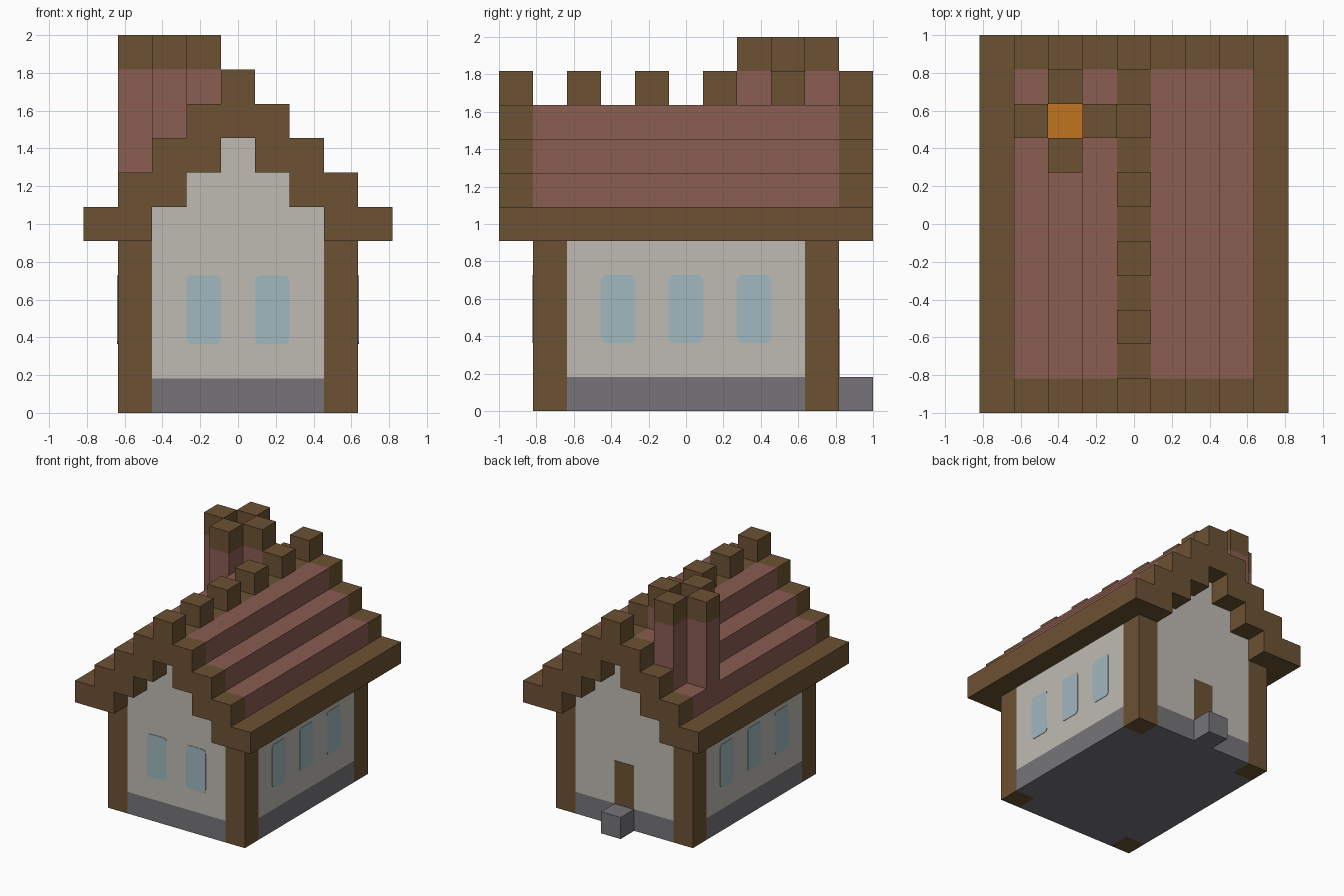
import bpy, bmesh, math

cube = bpy.data.objects.get("Cube")
if cube:
    bpy.data.objects.remove(cube, do_unlink=True)

U = 2 / 11  # one building block


def material(name, *rgb):
    """Flat material from 0-255 display values."""
    lin = [((c / 255 + 0.055) / 1.055) ** 2.4 for c in rgb] + [1]
    m = bpy.data.materials.new(name)
    m.use_nodes = True
    m.diffuse_color = lin
    bsdf = m.node_tree.nodes["Principled BSDF"]
    bsdf.inputs["Base Color"].default_value = lin
    bsdf.inputs["Roughness"].default_value = 0.9
    return m


timber = material("timber brown", 108, 82, 51)
tile = material("roof red", 138, 93, 81)
plaster = material("plaster white", 191, 187, 179)
stone = material("stone grey", 118, 116, 120)
glass = material("window blue", 161, 184, 191)
ember = material("fire orange", 196, 117, 34)


def prism(name, outline, axis, lo, hi, mat):
    """Extrude a 2D outline, in block units, along an axis."""
    place = {"x": lambda p, q, h: (h, p, q),
             "y": lambda p, q, h: (p, h, q),
             "z": lambda p, q, h: (p, q, h)}[axis]
    bm = bmesh.new()
    ends = [[bm.verts.new(place(p * U, q * U, h * U)) for p, q in outline]
            for h in (lo, hi)]
    for ring in ends:
        bm.faces.new(ring)
    n = len(outline)
    for i in range(n):
        j = (i + 1) % n
        bm.faces.new((ends[0][i], ends[0][j], ends[1][j], ends[1][i]))
    bmesh.ops.recalc_face_normals(bm, faces=bm.faces)
    mesh = bpy.data.meshes.new(name)
    bm.to_mesh(mesh)
    bm.free()
    mesh.materials.append(mat)
    ob = bpy.data.objects.new(name, mesh)
    bpy.context.scene.collection.objects.link(ob)
    return ob


def box(name, x, y, z, mat):
    """Box given by its (low, high) ranges in block units."""
    rect = [(x[0], y[0]), (x[1], y[0]), (x[1], y[1]), (x[0], y[1])]
    return prism(name, rect, "z", *z, mat)


def block(c):
    """Range of one block centred on c."""
    return (c - 0.5, c + 0.5)


def mirrored(half):
    return half + [(-p, q) for p, q in reversed(half)]


def stairs(x, z, count):
    """Descending outer steps, starting at the top inner corner."""
    pts = []
    for i in range(count):
        pts += [(x + i, z - i), (x + i, z - i - 1)]
    return pts


def rounded(cx, cz, w, h, r):
    pts = []
    for k, (sx, sz) in enumerate(((1, 1), (-1, 1), (-1, -1), (1, -1))):
        for s in range(5):
            a = math.pi / 2 * (k + s / 4)
            pts.append((cx + sx * (w / 2 - r) + r * math.cos(a),
                        cz + sz * (h / 2 - r) + r * math.sin(a)))
    return pts


# Foundation and walls, notched at the corners for the posts
right = [(2.5, -4.5), (2.5, -3.5), (3.5, -3.5), (3.5, 3.5), (2.5, 3.5), (2.5, 4.5)]
plan = mirrored(right)
prism("foundation", plan, "z", 0, 1, stone)
prism("walls", plan, "z", 1, 5, plaster)
prism("gable_wall", mirrored(stairs(0.5, 8, 3)), "y", -4.5, 4.5, plaster)

for sx in (-1, 1):
    for sy in (-1, 1):
        box("corner_post", block(3 * sx), block(4 * sy), (0, 5), timber)

# Windows as thin plates on the front and both sides
T = 0.02
for x in (-1, 1):
    prism("front_window", rounded(x, 3, 1, 2, 0.15), "y", -4.5 - T, -4.5, glass)
for y in (-2, 0, 2):
    pane = rounded(y, 3, 1, 2, 0.15)
    prism("right_window", pane, "x", -3.5 - T, -3.5, glass)
    prism("left_window", pane, "x", 3.5, 3.5 + T, glass)

# Back door and doorstep
box("door", block(0), (4.5, 4.5 + T), (1, 3), timber)
box("doorstep", block(0), block(5), (0, 1), stone)

# Stepped timber frames at both gable ends
inner = list(reversed(stairs(0.5, 8, 3)))
frame = mirrored(stairs(0.5, 10, 5) + inner)
prism("front_gable_frame", frame, "y", -5.5, -4.5, timber)
prism("back_gable_frame", frame, "y", 4.5, 5.5, timber)

# Roof slopes, eaves and ridge
for s, side in ((1, "left"), (-1, "right")):
    slope = [(0.5, 9)] + stairs(1.5, 9, 3) + [(1.5, 6), (1.5, 7), (0.5, 7)]
    prism(side + "_roof_slope", [(s * p, q) for p, q in slope], "y", -4.5, 4.5, tile)
    box(side + "_eave", sorted((2.5 * s, 4.5 * s)), (-4.5, 4.5), (5, 6), timber)
box("ridge_beam", block(0), (-4.5, 4.5), (8, 9), timber)
for y in (-3, -1, 1, 3):
    box("ridge_block", block(0), block(y), (9, 10), timber)

# Chimney: four columns around a fire
for x, y, base in ((-3, 3, 7), (-1, 3, 9), (-2, 2, 8), (-2, 4, 8)):
    box("chimney_column", block(x), block(y), (base, 10), tile)
    box("chimney_cap", block(x), block(y), (10, 11), timber)
box("chimney_fire", block(-2), block(3), (8, 9), ember)
